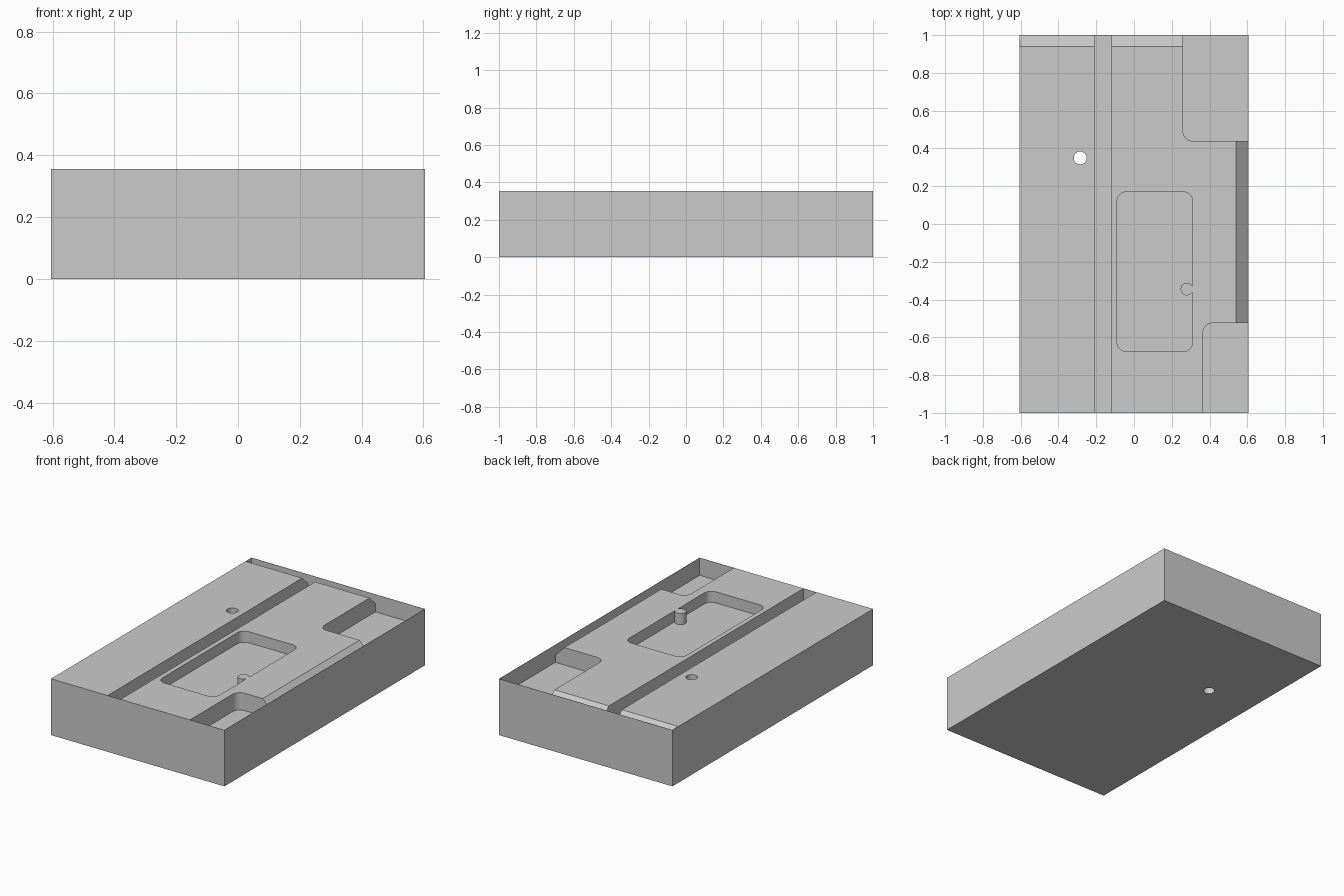
import bpy, bmesh, math
from mathutils import Vector

if "Cube" in bpy.data.objects:
    bpy.data.objects.remove(bpy.data.objects["Cube"], do_unlink=True)

HX, HY, TOP = 0.605, 1.0, 0.355   # half width, half length, height
WALL = 0.0015                     # paper-thin outer skin left around the cuts
IX, IY = HX - WALL, HY - WALL
OVER = 0.05                       # how far cutters rise above the top

grey = bpy.data.materials.new("light grey")
grey.use_nodes = True
colour = (0.6, 0.6, 0.6, 1)
grey.diffuse_color = colour
grey.node_tree.nodes["Principled BSDF"].inputs["Base Color"].default_value = colour


def extrude(name, outline, direction, rounded=(), radius=0.05):
    """Sweep a flat outline along a vector, rounding the chosen corners."""
    bm = bmesh.new()
    direction = Vector(direction)
    low = [bm.verts.new(p) for p in outline]
    high = [bm.verts.new(Vector(p) + direction) for p in outline]
    bm.faces.new(low)
    bm.faces.new(high)
    n = len(low)
    for i in range(n):
        j = (i + 1) % n
        bm.faces.new((low[i], low[j], high[j], high[i]))
    bmesh.ops.recalc_face_normals(bm, faces=bm.faces)
    if rounded:
        edges = [bm.edges.get((low[i], high[i])) for i in rounded]
        bmesh.ops.bevel(bm, geom=edges, offset=radius, segments=8,
                        profile=0.5, affect='EDGES')
    mesh = bpy.data.meshes.new(name)
    bm.to_mesh(mesh)
    bm.free()
    mesh.materials.append(grey)
    obj = bpy.data.objects.new(name, mesh)
    bpy.context.collection.objects.link(obj)
    return obj


def slab(name, x0, x1, y0, y1, z0, z1, rounded=()):
    outline = [(x0, y0, z0), (x1, y0, z0), (x1, y1, z0), (x0, y1, z0)]
    return extrude(name, outline, (0, 0, z1 - z0), rounded)


def cylinder(name, x, y, r, z0, z1, sides=32):
    angles = [2 * math.pi * i / sides for i in range(sides)]
    ring = [(x + r * math.cos(a), y + r * math.sin(a), z0) for a in angles]
    return extrude(name, ring, (0, 0, z1 - z0))


def cut(target, cutter):
    mod = target.modifiers.new(cutter.name, 'BOOLEAN')
    mod.operation, mod.solver, mod.object = 'DIFFERENCE', 'EXACT', cutter
    bpy.context.view_layer.objects.active = target
    bpy.ops.object.modifier_apply(modifier=mod.name)
    bpy.data.objects.remove(cutter, do_unlink=True)


def cut_pocket(name, x0, x1, y0, y1, depth, rounded=()):
    cut(block, slab(name, x0, x1, y0, y1, TOP - depth, TOP + OVER, rounded))


# Main block
block = slab("block", -HX, HX, -HY, HY, 0, TOP)

# Long groove and the two corner pockets
cut_pocket("groove", -0.21, -0.12, -IY, IY, 0.11)
cut_pocket("back_corner_pocket", 0.26, IX, 0.44, IY, 0.11, rounded=(0,))
cut_pocket("front_corner_pocket", 0.365, IX, -IY, -0.525, 0.11, rounded=(3,))

# Central pocket, leaving an upright pin against its side
pocket = slab("central_pocket", -0.09, 0.31, -0.675, 0.17,
              TOP - 0.07, TOP + OVER, rounded=(0, 1, 2, 3))
cut(pocket, cylinder("pin", 0.28, -0.345, 0.033, 0, 1))
cut(block, pocket)

# Sloped back edge and sloped side edge, at 45 degrees
def slope_profile(start, end):
    high = TOP + OVER
    return [(start - OVER, high), (end, high), (end, TOP - (end - start))]

back = [(-IX, y, z) for y, z in slope_profile(0.94, IY)]
cut(block, extrude("back_slope", back, (0.3 + IX, 0, 0)))
side = [(x, -0.55, z) for x, z in slope_profile(0.54, IX)]
cut(block, extrude("side_slope", side, (0, 1.02, 0)))

# Round hole right through
cut(block, cylinder("through_hole", -0.285, 0.35, 0.034, -OVER, TOP + OVER))

# Smooth the rounded corners, keep the edges sharp
bpy.ops.object.select_all(action='DESELECT')
block.select_set(True)
bpy.context.view_layer.objects.active = block
bpy.ops.object.shade_smooth_by_angle(angle=math.radians(30))
